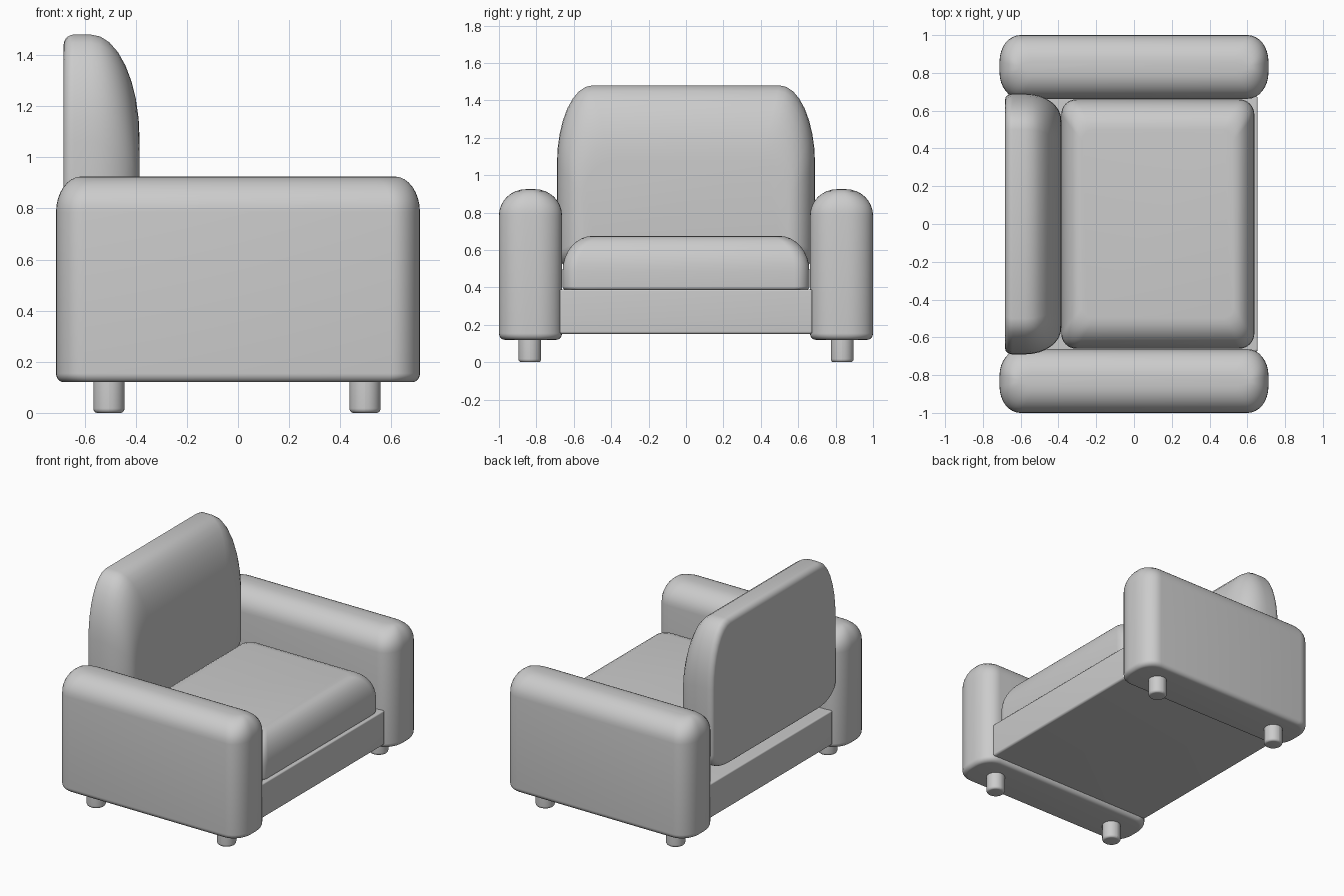
import bpy, bmesh, math

if "Cube" in bpy.data.objects:
    bpy.data.objects.remove(bpy.data.objects["Cube"])

N = 8  # segments per rounded quarter


def finish(name, bm, angle=35):
    bmesh.ops.recalc_face_normals(bm, faces=bm.faces)
    mesh = bpy.data.meshes.new(name)
    bm.to_mesh(mesh)
    bm.free()
    ob = bpy.data.objects.new(name, mesh)
    bpy.context.collection.objects.link(ob)
    bpy.ops.object.select_all(action='DESELECT')
    ob.select_set(True)
    bpy.context.view_layer.objects.active = ob
    bpy.ops.object.shade_smooth_by_angle(angle=math.radians(angle))
    return ob


def pillow(name, u, v, w, corner, start, end, axis='Z'):
    """Rounded block lofted along w. corner = (ru, rv_low, rv_high);
    start / end = (inset u, inset v low, inset v high, depth)."""
    rings = []
    for k in range(N + 1):
        t = math.pi / 2 * k / N
        rings.append((w[0] + start[3] * (1 - math.cos(t)), start, 1 - math.sin(t)))
    for k in range(N + 1):
        t = math.pi / 2 * k / N
        rings.append((w[1] - end[3] * (1 - math.sin(t)), end, 1 - math.cos(t)))
    # the straight part runs between the two rounded ends
    bm = bmesh.new()
    loops = []
    for pos, ins, f in rings:
        u0, u1 = u[0] + ins[0] * f, u[1] - ins[0] * f
        v0, v1 = v[0] + ins[1] * f, v[1] - ins[2] * f
        su, sv = (u1 - u0) / (u[1] - u[0]), (v1 - v0) / (v[1] - v[0])
        ru, rl, rh = corner[0] * su, corner[1] * sv, corner[2] * sv
        loop = []
        for q, (cu, cv, rv) in enumerate(((u1 - ru, v1 - rh, rh), (u0 + ru, v1 - rh, rh),
                                          (u0 + ru, v0 + rl, rl), (u1 - ru, v0 + rl, rl))):
            for k in range(N + 1):
                a = math.pi / 2 * (q + k / N)
                p = (cu + ru * math.cos(a), cv + rv * math.sin(a), pos)
                loop.append(bm.verts.new(p if axis == 'Z' else (p[2], p[0], p[1])))
        loops.append(loop)
    for a, b in zip(loops, loops[1:]):
        for i in range(len(a)):
            j = (i + 1) % len(a)
            bm.faces.new((a[i], a[j], b[j], b[i]))
    bm.faces.new(loops[0])
    bm.faces.new(loops[-1])
    return finish(name, bm)


# Base frame
pillow("base", (-0.655, 0.655), (-0.675, 0.675), (0.15, 0.39), (0.01, 0.01, 0.01),
       (0.015, 0.015, 0.015, 0.015), (0.01, 0.01, 0.01, 0.01))

# Seat cushion
pillow("seat_cushion", (-0.385, 0.637), (-0.66, 0.66), (0.385, 0.675), (0.08, 0.08, 0.08),
       (0.02, 0.02, 0.02, 0.02), (0.11, 0.16, 0.16, 0.19))

# Backrest, flat behind and softly rounded in front
pillow("backrest", (-0.69, 0.69), (0.47, 1.48), (-0.682, -0.385), (0.19, 0.12, 0.42),
       (0.03, 0.03, 0.04, 0.04), (0.14, 0.14, 0.41, 0.19), axis='X')

# Arms and legs on both sides
for side, s in (("left", -1), ("right", 1)):
    pillow("arm_" + side, (-0.712, 0.712), tuple(sorted((s * 0.663, s * 1.0))), (0.12, 0.925),
           (0.11, 0.14, 0.14), (0.03, 0.03, 0.03, 0.035), (0.1, 0.145, 0.145, 0.14))
    for end, x in (("back", -0.505), ("front", 0.497)):
        r, y = 0.061, s * 0.835
        pillow(f"leg_{end}_{side}", (x - r, x + r), (y - r, y + r), (0.0, 0.15), (r, r, r),
               (0.015, 0.015, 0.015, 0.018), (0.002, 0.002, 0.002, 0.002))
